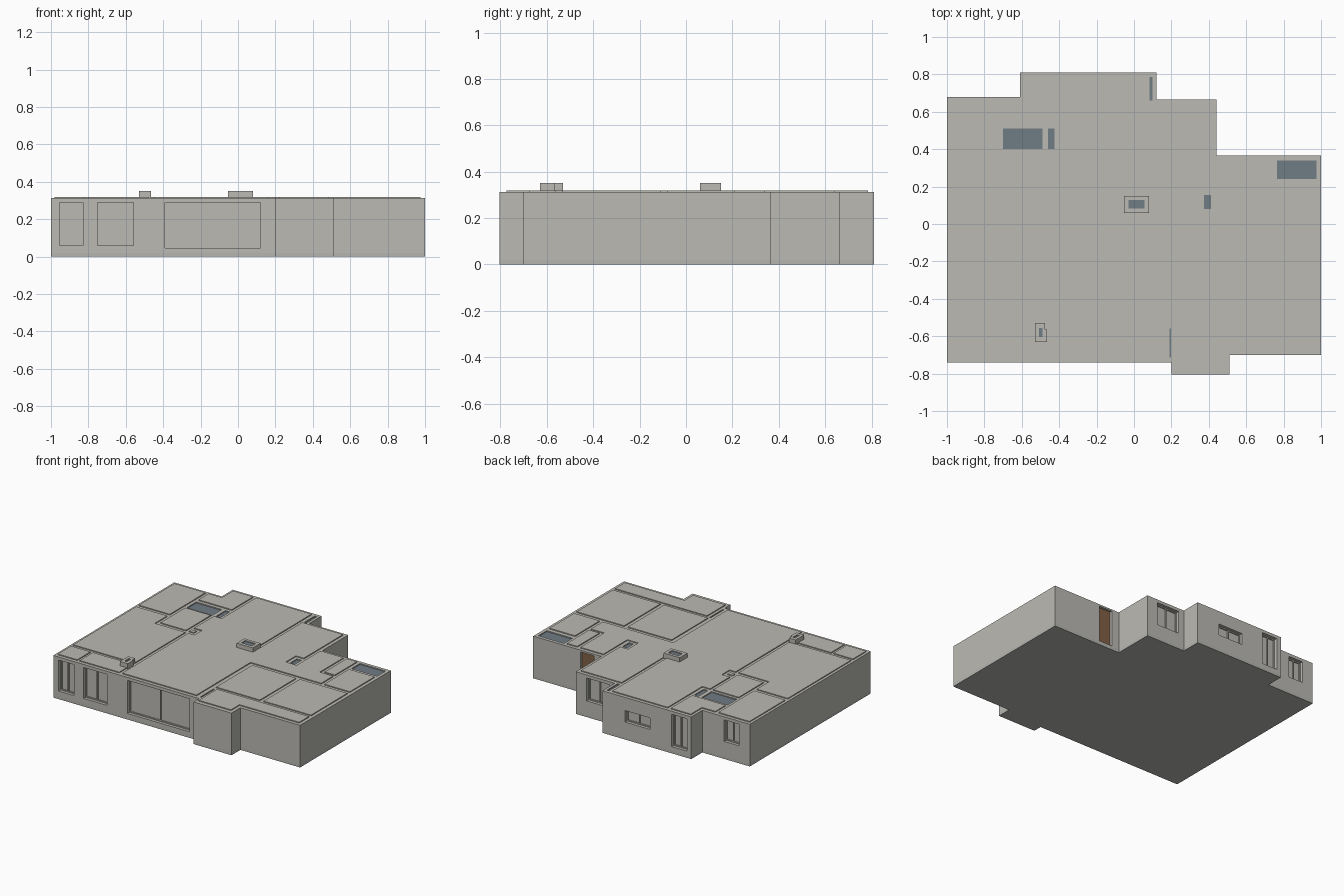
import bpy, bmesh

if "Cube" in bpy.data.objects:
    bpy.data.objects.remove(bpy.data.objects["Cube"])

def material(name, rgb):
    m = bpy.data.materials.new(name)
    m.diffuse_color = (*rgb, 1)
    m.use_nodes = True
    m.node_tree.nodes["Principled BSDF"].inputs["Base Color"].default_value = m.diffuse_color
    return m

WALL = material("warm_grey_plaster", (0.50, 0.49, 0.45))
SLAB = material("neutral_grey_slab", (0.46, 0.46, 0.44))
BLUE = material("blue_grey_glazing", (0.16, 0.20, 0.235))
WOOD = material("brown_wood", (0.22, 0.12, 0.06))

def add_prism(bm, pts, z0, z1):
    f = bm.faces.new([bm.verts.new((x, y, z0)) for x, y in pts])
    up = bmesh.ops.extrude_face_region(bm, geom=[f])["geom"]
    for v in up:
        if isinstance(v, bmesh.types.BMVert):
            v.co.z = z1

def rect(x0, x1, y0, y1):
    return [(x0, y0), (x1, y0), (x1, y1), (x0, y1)]

def make(name, shapes, mat):
    """One object from a list of (outline, bottom, top)."""
    bm = bmesh.new()
    for pts, z0, z1 in shapes:
        add_prism(bm, pts, z0, z1)
    bmesh.ops.recalc_face_normals(bm, faces=bm.faces)
    me = bpy.data.meshes.new(name)
    bm.to_mesh(me)
    bm.free()
    me.materials.append(mat)
    ob = bpy.data.objects.new(name, me)
    bpy.context.collection.objects.link(ob)
    return ob

def cut(ob, shapes):
    tool = make("opening_cutter", shapes, ob.data.materials[0])
    tool.hide_render = True
    mod = ob.modifiers.new("openings", "BOOLEAN")
    mod.operation, mod.solver, mod.object = "DIFFERENCE", "EXACT", tool
    bpy.context.view_layer.objects.active = ob
    bpy.ops.object.modifier_apply(modifier=mod.name)
    bpy.data.objects.remove(tool)

TOP, ROOF, STACK, FLOOR = 0.313, 0.32, 0.352, 0.02

# Stepped footprint: floor slab and wall mass
plan = [(-1, -.74), (.2, -.74), (.2, -.805), (.51, -.805), (.51, -.70), (1, -.70),
        (1, .365), (.44, .365), (.44, .665), (.12, .665), (.12, .81),
        (-.61, .81), (-.61, .68), (-1, .68)]
make("floor_slab", [(plan, 0, FLOOR)], SLAB)
walls = make("walls", [(plan, FLOOR, TOP)], WALL)

# Openings: x0, x1, face y, outward direction, z0, z1
windows = [(-.955, -.83, -.74, -1, .06, .29), (-.75, -.56, -.74, -1, .06, .29),
           (-.39, .12, -.74, -1, .045, .29),
           (-.91, -.79, .68, 1, .13, .29), (-.575, -.45, .81, 1, .05, .29),
           (-.27, -.066, .81, 1, .13, .215), (.165, .35, .665, 1, .12, .29)]
door = (.50, .61, .365, 1, .03, .30)
DEPTH = .03

def band(x0, x1, y, s, near, far):
    """Plan strip between two depths behind a wall face."""
    a, b = sorted((y - s * near, y - s * far))
    return rect(x0, x1, a, b)

# Roof lights and shafts sunk into the wall tops
lights = [rect(-.70, -.49, .40, .51), rect(-.46, -.425, .40, .51),
          rect(.375, .412, .08, .155), rect(.765, .975, .24, .34),
          rect(.082, .10, .66, .785), rect(.19, .199, -.715, -.56)]
cut(walls, [(band(a, b, y, s, -.02, DEPTH), z0, z1)
            for a, b, y, s, z0, z1 in windows + [door]]
    + [(p, TOP - .01, TOP + .05) for p in lights])
make("roof_lights", [(p, TOP - .012, TOP - .007) for p in lights], BLUE)

# Window frames: border bars and a centre mullion
bars = []
w = .008
for a, b, y, s, z0, z1 in windows:
    m = (a + b) / 2
    for x0, x1, lo, hi in [(a, a + w, z0, z1), (b - w, b, z0, z1),
                           (m - w / 2, m + w / 2, z0 + w, z1 - w),
                           (a + w, b - w, z0, z0 + w), (a + w, b - w, z1 - w, z1)]:
        bars.append((band(x0, x1, y, s, DEPTH - .008, DEPTH), lo, hi))
make("window_frames", bars, WALL)

# Entrance door leaf
a, b, y, s, z0, z1 = door
make("entrance_door", [(band(a, b, y, s, DEPTH - .012, DEPTH), z0, z1)], WOOD)

# Raised ceiling panel over each room
rooms = [
    rect(-.98, -.725, .235, .655), rect(-.70, -.49, .09, .38),
    rect(-.98, -.82, -.715, -.56),
    [(-.80, -.715), (-.475, -.715), (-.475, -.63), (-.53, -.63), (-.53, -.56), (-.80, -.56)],
    rect(.655, .74, .08, .34), rect(.765, .975, -.08, .21),
    rect(.195, .555, -.535, -.11), rect(.585, .975, -.535, -.11),
    rect(-.465, -.425, .09, .12),
    [(-.70, .535), (-.425, .535), (-.425, .785), (-.59, .785), (-.59, .655), (-.70, .655)],
    [(-.98, -.535), (-.475, -.535), (-.475, .06), (-.725, .06), (-.725, .205), (-.98, .205)],
    [(.08, .06), (.35, .06), (.35, .18), (.415, .18), (.415, .64), (.08, .64)],
    [(.22, -.775), (.485, -.775), (.485, -.675), (.975, -.675), (.975, -.56), (.22, -.56)],
    # central hall and living space
    [(-.45, -.715), (.16, -.715), (.16, -.08), (.74, -.08), (.74, .06), (.63, .06),
     (.63, .34), (.44, .34), (.44, .06), (-.05, .06), (-.05, .15), (.055, .15),
     (.055, .785), (-.40, .785), (-.40, .38), (-.465, .38), (-.465, .15),
     (-.40, .15), (-.40, .06), (-.45, .06)]]
make("ceiling_panels", [(p, TOP, ROOF) for p in rooms], WALL)

# Vent stacks with sunken blue tops
stacks = [([(-.53, -.63), (-.465, -.63), (-.465, -.565), (-.475, -.565), (-.475, -.53), (-.53, -.53)],
           rect(-.508, -.49, -.605, -.555)),
          (rect(-.053, .08, .06, .15), rect(-.03, .057, .083, .128))]
vents = make("vent_stacks", [(p, TOP, STACK) for p, _ in stacks], WALL)
cut(vents, [(v, STACK - .01, STACK + .05) for _, v in stacks])
make("vent_openings", [(v, STACK - .012, STACK - .007) for _, v in stacks], BLUE)
